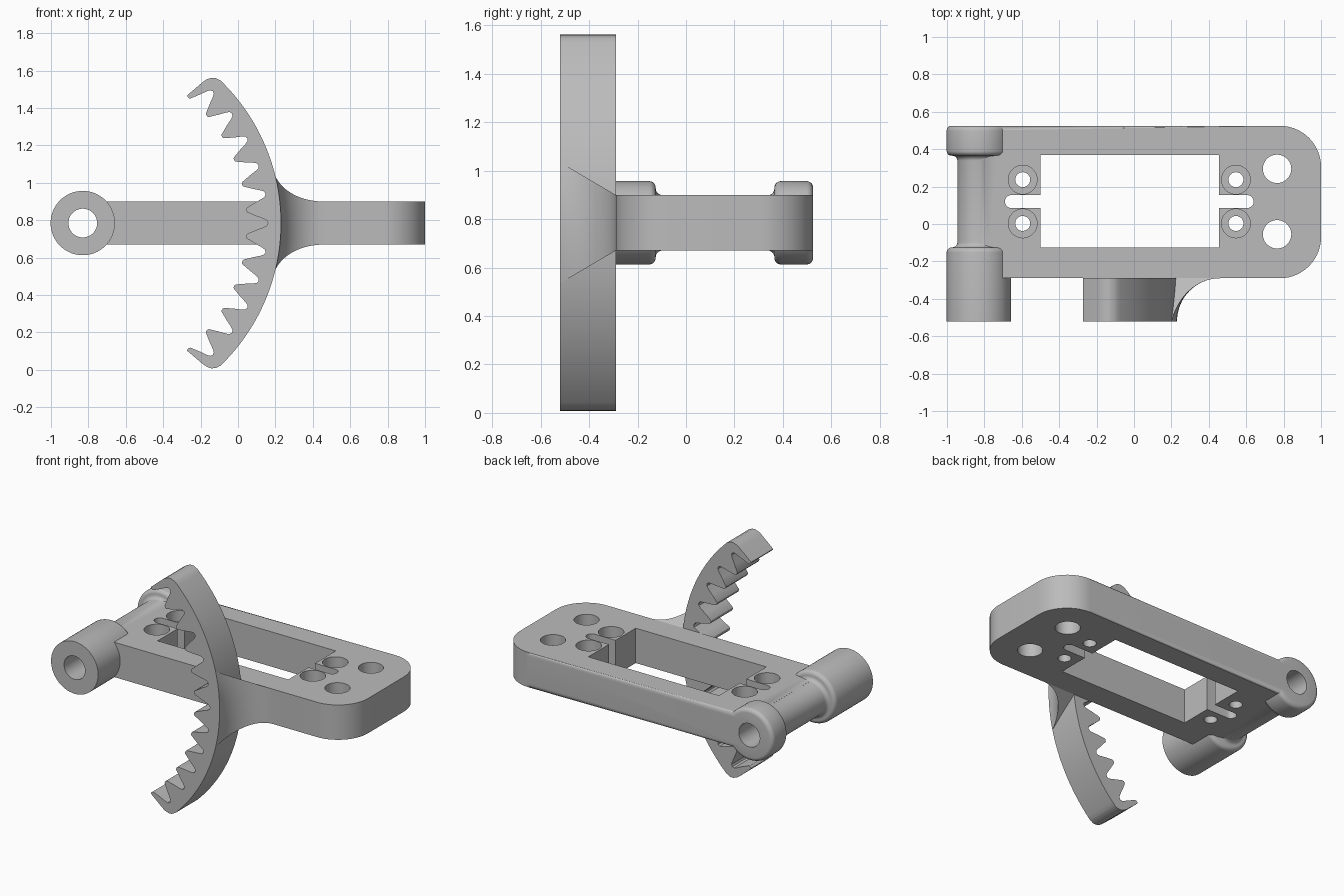
import bpy, bmesh
from math import sin, cos, pi, radians, sqrt
from mathutils import Vector

if "Cube" in bpy.data.objects:
    bpy.data.objects.remove(bpy.data.objects["Cube"], do_unlink=True)

grey = bpy.data.materials.new("grey_plastic")
grey.use_nodes = True
grey.diffuse_color = (0.5, 0.5, 0.5, 1)
grey.node_tree.nodes["Principled BSDF"].inputs["Base Color"].default_value = (0.5, 0.5, 0.5, 1)

PX, PZ = -0.83, 0.785          # pivot axis
HALF = 0.115                   # half thickness of the frame
FRONT, BACK, FACE = -0.29, 0.525, -0.52


def make(name, bm):
    bmesh.ops.recalc_face_normals(bm, faces=bm.faces)
    mesh = bpy.data.meshes.new(name)
    bm.to_mesh(mesh)
    bm.free()
    mesh.materials.append(grey)
    obj = bpy.data.objects.new(name, mesh)
    bpy.context.collection.objects.link(obj)
    return obj


def loft(rings):
    """Closed solid through a list of rings with equal point counts."""
    bm = bmesh.new()
    vs = [[bm.verts.new(p) for p in ring] for ring in rings]
    n = len(vs[0])
    for a, b in zip(vs, vs[1:]):
        for i in range(n):
            bm.faces.new((a[i], a[(i + 1) % n], b[(i + 1) % n], b[i]))
    bm.faces.new(vs[0])
    bm.faces.new(vs[-1])
    return bm


def arc(cx, cy, r, start, end, steps):
    return [(cx + r * cos(radians(start + (end - start) * i / steps)),
             cy + r * sin(radians(start + (end - start) * i / steps))) for i in range(steps + 1)]


def plan_prism(pts, lo, hi):
    return loft([[(x, y, z) for x, y in pts] for z in (lo, hi)])


def lathe(profile, n=64):
    """Revolve (y, radius) points around the pivot axis."""
    return loft([[(PX + r * cos(2 * pi * i / n), y, PZ + r * sin(2 * pi * i / n))
                  for i in range(n)] for y, r in profile])


def boolean(target, tool, operation):
    mod = target.modifiers.new(operation, "BOOLEAN")
    mod.operation, mod.solver, mod.object = operation, "EXACT", tool
    bpy.context.view_layer.objects.active = target
    bpy.ops.object.modifier_apply(modifier=mod.name)
    bpy.data.objects.remove(tool, do_unlink=True)


def smooth(obj):
    bpy.ops.object.select_all(action="DESELECT")
    obj.select_set(True)
    bpy.context.view_layer.objects.active = obj
    bpy.ops.object.shade_smooth_by_angle(angle=radians(32))


# Frame plate with rounded right corners and softened rims
R = 0.22
outline = ([(PX, FRONT), (0.36, FRONT)] + arc(1 - R, FRONT + R, R, -90, 0, 14)
           + arc(1 - R, BACK - R, R, 0, 90, 14) + [(PX, BACK)])
bm = plan_prism(outline, PZ - HALF, PZ + HALF)
rims = []
for e in bm.edges:
    a, b = (v.co for v in e.verts)
    mid = (a + b) / 2
    front_left = mid.y < FRONT + 0.001 and mid.x < 0.36
    if abs(a.z - b.z) < 0.001 and mid.x > PX + 0.01 and not front_left:
        rims.append(e)
bmesh.ops.bevel(bm, geom=rims, offset=0.025, segments=4, affect="EDGES", profile=0.5)
frame = make("servo_frame", bm)

# Hinge barrel: front boss, thin middle and back boss, with rounded shoulders
f = 0.027
big, thin = 0.172, HALF - 0.0005
shoulder = [(y, r) for y, r in arc(-0.125 - f, big - f, f, 90, 0, 5)]
shoulder += arc(-0.125 + f, thin + f, f, 180, 270, 5)
profile = [(FACE, big)] + shoulder
profile += [(0.24 - y, r) for y, r in reversed(shoulder)]
profile += arc(BACK - f, big - f, f, 90, 0, 5)
boolean(frame, make("hinge_barrel", lathe(profile)), "UNION")


# Openings through the frame
def cut(bm):
    tool = make("cutter", bm)
    tool.hide_render = True
    boolean(frame, tool, "DIFFERENCE")


def drill(x, y, r, lo=0.5, hi=1.1):
    cut(plan_prism(arc(x, y, r, 0, 350, 35), lo, hi))


X0, X1 = -0.5, 0.455
cut(plan_prism([(X0, -0.125), (X1, -0.125), (X1, 0.37), (X0, 0.37)], 0.5, 1.1))
s, sy = 0.035, 0.12
cut(plan_prism([(X0 + 0.05, sy + s)] + arc(-0.69 + s, sy, s, 90, 270, 10)
               + [(X0 + 0.05, sy - s)], 0.5, 1.1))
cut(plan_prism([(X1 - 0.05, sy - s)] + arc(0.64 - s, sy, s, -90, 90, 10)
               + [(X1 - 0.05, sy + s)], 0.5, 1.1))
for x in (-0.595, 0.545):
    for y in (0.003, 0.237):
        drill(x, y, 0.04)
        drill(x, y, 0.077, lo=PZ - 0.01)
for y in (-0.055, 0.295):
    drill(0.765, y, 0.076)
cut(lathe([(-0.7, 0.077), (0.7, 0.077)], 40))
smooth(frame)

# Toothed sector: polar outline around the pivot
OUT, ROOT, TIP = 1.06, 0.99, 0.877
PITCH = 9.08
end = [(1.058, 46.3), (1.052, 47.5), (1.037, 48.5), (1.015, 49.2), (0.99, 49.6)]
outer = [(OUT, -46 + 92 * i / 60) for i in range(61)]
inner = []
for k in range(12):
    c = (k - 5.5) * PITCH
    if k > 0:
        inner += [(ROOT - 0.006, c - 3.75), (0.967, c - 3.2), (0.93, c - 2.3)]
    inner += [(TIP + 0.004, c - 0.8), (TIP, c - 0.4), (TIP, c + 0.4), (TIP + 0.004, c + 0.8)]
    if k < 11:
        inner += [(0.93, c + 2.3), (0.967, c + 3.2), (ROOT - 0.006, c + 3.75), (ROOT, c + PITCH / 2)]
polar = outer + end + inner[::-1] + [(r, -a) for r, a in reversed(end)]
ring = [(PX + r * cos(radians(a)), PZ + r * sin(radians(a))) for r, a in polar]
sector = make("gear_sector", loft([[(x, y, z) for x, z in ring] for y in (FACE, FRONT)]))
smooth(sector)

# Flared web that blends the sector into the front of the frame
rings = []
web = FRONT - FACE
for i in range(17):
    t = sin(pi / 2 * i / 16)
    y = FACE + web * t
    x = PX + OUT + web - sqrt(max(0, web * web - (y - FACE) ** 2))
    h = HALF + 0.135 * (1 - t)
    section = [(0.165, y, PZ + h), (0.165, y, PZ - h)]
    for j in range(13):
        z = h * (j / 6 - 1)
        sag = OUT - sqrt(OUT * OUT - z * z)
        section.append((x - sag * (1 - t), y, PZ + z))
    rings.append(section)
smooth(make("flared_web", loft(rings)))
